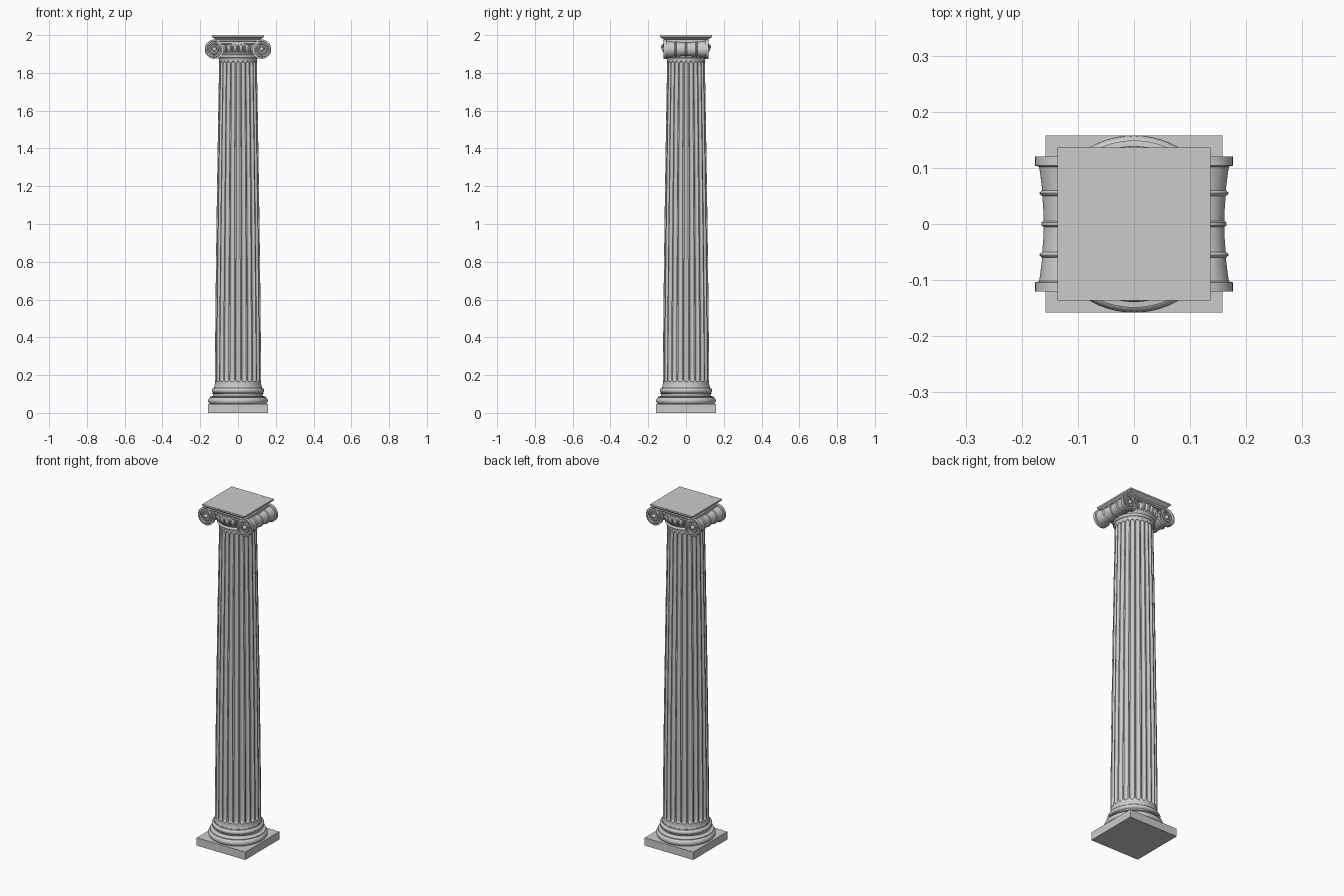
import bpy
from math import sin, cos, pi, sqrt
from mathutils import Matrix

if "Cube" in bpy.data.objects:
    bpy.data.objects.remove(bpy.data.objects["Cube"])


def make(name, verts, faces, angle=40):
    me = bpy.data.meshes.new(name)
    me.from_pydata(verts, [], faces)
    ob = bpy.data.objects.new(name, me)
    bpy.context.collection.objects.link(ob)
    bpy.ops.object.select_all(action='DESELECT')
    ob.select_set(True)
    bpy.context.view_layer.objects.active = ob
    if angle:
        bpy.ops.object.shade_smooth_by_angle(angle=angle * pi / 180)
    return ob


def loft(name, rings, angle=40):
    # skin a stack of equal-sized rings and cap both ends
    n = len(rings[0])
    faces = [(k * n + i, k * n + (i + 1) % n, (k + 1) * n + (i + 1) % n, (k + 1) * n + i)
             for k in range(len(rings) - 1) for i in range(n)]
    faces += [tuple(reversed(range(n))), tuple(range((len(rings) - 1) * n, len(rings) * n))]
    return make(name, [v for r in rings for v in r], faces, angle)


def lathe(name, profile, segs=64):
    return loft(name, [[(r * cos(2 * pi * i / segs), r * sin(2 * pi * i / segs), z)
                        for i in range(segs)] for r, z in profile])


def square(name, profile):
    return loft(name, [[(-h, -h, z), (h, -h, z), (h, h, z), (-h, h, z)] for h, z in profile], 25)


def bulge(r, z, w, h, n=8):
    # half-round moulding; negative w gives a hollow
    return [(r + w * sin(pi * i / n), z - h * cos(pi * i / n)) for i in range(n + 1)]


# Square plinth and round moulded base
square("plinth", [(.158, 0), (.158, .046)])
lathe("base_mouldings", [(.142, .045)] + bulge(.142, .064, .016, .018)
      + [(.149, .083), (.149, .087)] + bulge(.138, .096, -.009, .008)
      + [(.135, .105)] + bulge(.129, .118, .01, .012) + [(.128, .131), (.128, .137)])

# Tapered shaft with 24 round-ended flutes
N, S, Z0, Z1 = 24, 8, .165, 1.862
HW = .39 * 2 * pi / N


def shaft_r(z):
    return .123 - .023 * max(0, (z - .136) / 1.744) ** 1.4


def shaft_ring(z, r, s):
    ring = []
    for k in range(N):
        mid = 2 * pi * k / N
        ring.append((r * cos(mid - pi / N), r * sin(mid - pi / N), z))
        for j in range(S + 1):
            u = -cos(pi * j / S)
            a = mid + u * HW * s
            q = r * (1 - HW * .85 * s * sqrt(max(0, 1 - u * u)))
            ring.append((q * cos(a), q * sin(a), z))
    return ring


rings = [shaft_ring(z, r, .01) for z, r in [(.136, .127), (.143, .1245), (.152, .123)]]
ends = [(.013 * (1 - cos(pi / 2 * i / 6)), max(.01, sin(pi / 2 * i / 6))) for i in range(7)]
rings += [shaft_ring(Z0 + d, shaft_r(Z0 + d), s) for d, s in ends]
for i in range(1, 24):
    z = Z0 + .013 + (Z1 - Z0 - .026) * i / 24
    rings.append(shaft_ring(z, shaft_r(z), 1))
rings += [shaft_ring(Z1 - d, shaft_r(Z1 - d), s) for d, s in reversed(ends)]
rings += [shaft_ring(z, r, .01) for z, r in [(1.87, .101), (1.88, .104)]]
loft("fluted_shaft", rings)

# Capital: bead necking and rounded echinus
lathe("echinus", [(.103, 1.878)] + bulge(.104, 1.887, .007, .008) + [(.105, 1.897)]
      + [(.109, 1.902), (.118, 1.915), (.124, 1.93), (.126, 1.945), (.122, 1.956)])

# Egg ornament around the echinus, with thin darts between
verts, faces = [], []


def add_egg(a, r, z, w, d, h, nu=10, nv=6):
    base = len(verts)
    m = Matrix.Rotation(a, 4, 'Z') @ Matrix.Translation((r, 0, z)) @ Matrix.Rotation(.3, 4, 'Y')
    for j in range(nv + 1):
        p = pi * (.02 + .96 * j / nv)
        for i in range(nu):
            t = 2 * pi * i / nu
            verts.append((m @ Matrix.Translation((d * sin(p) * cos(t), w * sin(p) * sin(t), -h * cos(p)))).translation)
    for j in range(nv):
        for i in range(nu):
            k = (i + 1) % nu
            faces.append((base + j * nu + i, base + j * nu + k, base + (j + 1) * nu + k, base + (j + 1) * nu + i))


for k in range(N):
    a = 2 * pi * (k + .5) / N
    add_egg(a, .119, 1.931, .010, .011, .022)
    add_egg(a + pi / N, .120, 1.929, .003, .010, .022)
make("egg_and_dart", verts, faces)

# Channel block joining the volutes
CX, CZ = .125, 1.925
x, y = .13, .110
loft("channel_block", [[(-x, -y, z), (x, -y, z), (x, y, z), (-x, y, z)] for z in (1.953, 1.977)])

# Side bolsters: waisted rolls with rims and three bands
half = [(.046, .113), (.046, .119), (.051, .12), (.051, .104), (.044, .102), (.041, .08), (.0385, .06)]
half += [(.0385 + .005 * sin(pi * i / 6), .06 - .01 * i / 6) for i in range(1, 7)]
half += [(.0365, .025), (.036, .005), (.0395, .003)]
roll = [(r, -y) for r, y in half] + [(r, y) for r, y in reversed(half)]
for side, sx in (("left", -1), ("right", 1)):
    ob = lathe(side + "_bolster", roll, 48)
    ob.data.transform(Matrix.Translation((sx * CX, 0, CZ)) @ Matrix.Rotation(-pi / 2, 4, 'X'))


# Spiral scrolls, running out from the middle of the channel, with round eyes
for sy, face in ((-1, "front"), (1, "back")):
    for sx, side in ((-1, "left"), (1, "right")):
        cu = bpy.data.curves.new("volute_spiral", 'CURVE')
        cu.dimensions = '3D'
        cu.bevel_depth, cu.bevel_resolution = .0055, 2
        pts = [(0, CZ + .047, 1)]
        for i in range(73):
            t = 5 * pi * i / 72
            r = .047 - .036 * (i / 72) ** .85
            pts.append((CX + r * sin(t), CZ + r * cos(t), 1 - .55 * i / 72))
        sp = cu.splines.new('POLY')
        sp.points.add(len(pts) - 1)
        for p, (x, z, w) in zip(sp.points, pts):
            p.co, p.radius = (sx * x, sy * .115, z, 1), w
        ob = bpy.data.objects.new(f"{face}_{side}_volute_spiral", cu)
        bpy.context.collection.objects.link(ob)

        eye = lathe(f"{face}_{side}_volute_eye",
                    [(.011, 0)] + [(.011 * cos(pi / 2 * i / 5) + .0005, .006 + .01 * sin(pi / 2 * i / 5)) for i in range(6)], 20)
        eye.data.transform(Matrix.Translation((sx * CX, sy * .112, CZ)) @ Matrix.Rotation(-sy * pi / 2, 4, 'X'))

    # Lower lip of the channel
    lip = [[(x, sy * .113 + .006 * cos(pi * i / 4), 1.955 + .004 * sin(pi * i / 4)) for i in range(8)]
           for x in (-.09, .09)]
    loft(face + "_channel_lip", lip)

# Flared abacus on top
square("abacus", [(.116, 1.974), (.118, 1.978), (.123, 1.982), (.130, 1.985), (.134, 1.989),
                  (.1365, 1.991), (.1365, 2.0)])
